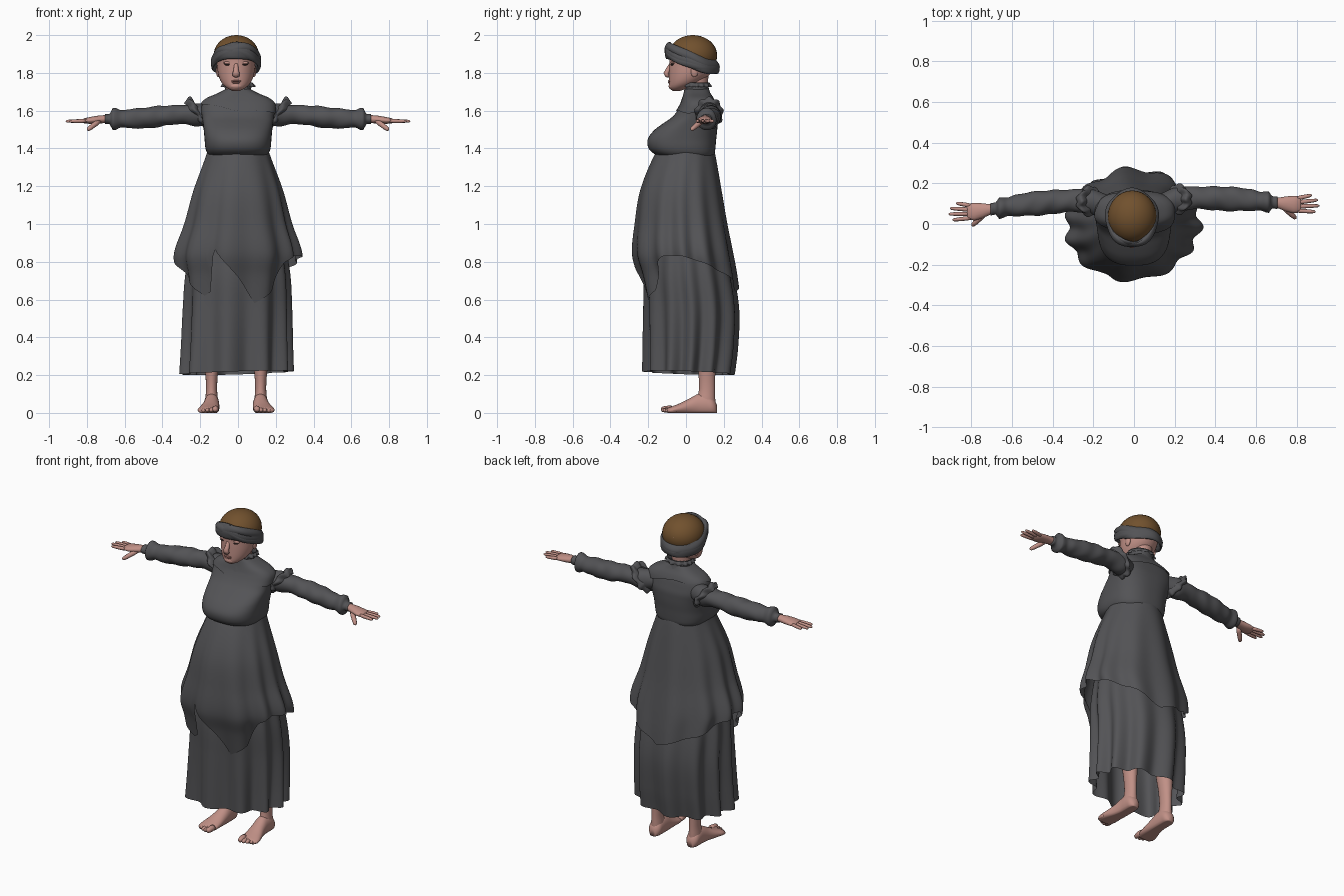
import bpy, bmesh, math
from math import sin, cos, pi, tau
from mathutils import Vector, Matrix

if "Cube" in bpy.data.objects:
    bpy.data.objects.remove(bpy.data.objects["Cube"])


def material(name, rgb):
    m = bpy.data.materials.new(name)
    m.use_nodes = True
    m.diffuse_color = (*rgb, 1)
    node = m.node_tree.nodes["Principled BSDF"]
    node.inputs["Base Color"].default_value = (*rgb, 1)
    node.inputs["Roughness"].default_value = 0.8
    return m


CLOTH = material("dark grey cloth", (.087, .087, .093))
SKIN = material("skin", (.53, .28, .24))
HAIR = material("brown hair", (.165, .082, .027))
DARK = material("dark eye", (.04, .025, .025))
LIPS = material("lips", (.40, .18, .155))


def finish(name, bm, mat):
    bmesh.ops.recalc_face_normals(bm, faces=bm.faces)
    for f in bm.faces:
        f.smooth = True
    mesh = bpy.data.meshes.new(name)
    bm.to_mesh(mesh)
    bm.free()
    mesh.materials.append(mat)
    ob = bpy.data.objects.new(name, mesh)
    bpy.context.collection.objects.link(ob)


def grid(name, mat, nu, nv, f, caps=False, ring=False):
    """Surface f(angle, v), closed around the angle; ring closes v as well."""
    bm = bmesh.new()
    rows = [[bm.verts.new(f(tau * i / nu, j / nv)) for i in range(nu)]
            for j in range(nv if ring else nv + 1)]
    for j in range(nv):
        a, b = rows[j], rows[(j + 1) % len(rows)]
        for i in range(nu):
            k = (i + 1) % nu
            bm.faces.new((a[i], a[k], b[k], b[i]))
    if caps:
        bm.faces.new(rows[0])
        bm.faces.new(rows[-1])
    finish(name, bm, mat)


def curve(table, t):
    """Smooth lookup: first column is the key, the rest are values."""
    t = min(max(t, table[0][0]), table[-1][0])
    i = 0
    while i < len(table) - 2 and t > table[i + 1][0]:
        i += 1
    p, q = table[i], table[i + 1]
    o, r = table[max(i - 1, 0)], table[min(i + 2, len(table) - 1)]
    h = q[0] - p[0]
    s = (t - p[0]) / h
    out = []
    for k in range(1, len(p)):
        m0 = (q[k] - o[k]) / (q[0] - o[0]) * h
        m1 = (r[k] - p[k]) / (r[0] - p[0]) * h
        d = q[k] - p[k]
        out.append(p[k] + s * m0 + s * s * (3 * d - 2 * m0 - m1) + s ** 3 * (m0 + m1 - 2 * d))
    return out


def shell(name, mat, table, nu=64, nv=30, power=2.0, pleats=(0, 0), swell=(0, 0), hem=None, caps=False, grow=0, cx=0):
    """Horizontal rings from rows of (height, half width, front y, back y)."""
    table = sorted(table)
    low, top = table[0][0], table[-1][0]

    def f(a, v):
        end = hem(a) if hem else low
        z = top + (end - top) * v
        rx, yf, yb = curve(table, z)
        fold = 1 - pleats[1] * v * (1 - cos(pleats[0] * a + 1.2 * sin(2 * a))) / 2
        fold += swell[1] * v * max(0, cos(a - swell[0])) ** 4
        c, s = cos(a), sin(a)
        k = fold / (abs(c) ** power + abs(s) ** power) ** (1 / power)
        return (cx + (rx + grow) * c * k, (yf + yb) / 2 + ((yb - yf) / 2 + grow) * s * k, z)
    grid(name, mat, nu, nv, f, caps)


def tube(name, mat, pts, nu=12, side=(0, 1, 0)):
    """Round limb through rows of (x, y, z, radius along side, other radius)."""
    P = [Vector(p[:3]) for p in pts]
    n = len(pts) - 1

    def f(a, v):
        j = round(v * n)
        d = (P[min(j + 1, n)] - P[max(j - 1, 0)]).normalized()
        s = Vector(side)
        s = (s - d * s.dot(d)).normalized()
        return P[j] + s * cos(a) * pts[j][3] + d.cross(s) * sin(a) * pts[j][4]
    grid(name, mat, nu, n, f, True)


def digit(name, a, b, r):
    a, b = Vector(a), Vector(b)
    tube(name, SKIN, [(*a.lerp(b, t), r * k, r * k) for t, k in
                      ((0, .9), (.3, 1), (.7, .9), (.93, .7), (1, .25))], 10)


def ball(name, mat, loc, size, keep=None):
    bm = bmesh.new()
    bmesh.ops.create_uvsphere(bm, u_segments=32, v_segments=20, radius=1,
                              matrix=Matrix.Translation(loc) @ Matrix.Diagonal((*size, 1)))
    if keep:
        bmesh.ops.delete(bm, geom=[v for v in bm.verts if not keep(v.co)], context='VERTS')
    finish(name, bm, mat)


# Bodice with the full bust, and the short shawl laid over it
bodice = [(1.715, .055, .0, .11), (1.692, .1, -.005, .122), (1.667, .158, -.012, .138),
          (1.64, .187, -.022, .15), (1.6, .194, -.045, .16), (1.565, .19, -.075, .167),
          (1.53, .185, -.125, .167), (1.495, .181, -.17, .165), (1.45, .177, -.202, .16),
          (1.405, .173, -.2, .156), (1.375, .163, -.175, .152), (1.36, .15, -.14, .145)]
shell("bodice", CLOTH, bodice, nv=40, power=2.6)
shell("shawl", CLOTH, bodice, power=2.6, grow=.008,
      hem=lambda a: 1.62 + .015 * sin(a) - .025 * cos(a) + .006 * sin(5 * a))
shell("collar", CLOTH, [(1.75, .078, -.005, .125), (1.72, .07, .0, .12), (1.69, .075, -.012, .13),
                        (1.64, .1, -.03, .145)], nv=12)
shell("collar_frill", CLOTH, [(1.75, .075, -.005, .122), (1.735, .09, -.02, .135), (1.725, .094, -.023, .138)],
      nu=96, nv=6, pleats=(13, .16))

# Overskirt with its ragged hem, over the long pleated underskirt
HEM = [(0, .83), (20, .80), (50, .74), (85, .64), (130, .72), (160, .80), (188, .82), (205, .74),
       (234, .62), (240, .64), (247, .87), (270, .72), (288, .58), (310, .65), (325, .80),
       (335, .83), (360, .83)]


def ragged(a):
    d = math.degrees(a)
    return next(zp + (zq - zp) * (d - p) / (q - p) for (p, zp), (q, zq) in zip(HEM, HEM[1:]) if d <= q)


shell("overskirt", CLOTH, [(1.42, .155, -.12, .14), (1.37, .168, -.165, .155), (1.18, .24, -.245, .19),
                           (1.0, .292, -.277, .222), (.84, .348, -.292, .255), (.73, .335, -.266, .275),
                           (.58, .32, -.24, .296)],
      nu=180, nv=40, pleats=(11, .1), swell=(1.75 * pi, -.08), hem=ragged)
shell("underskirt", CLOTH, [(1.1, .21, -.17, .15), (.75, .275, -.218, .25), (.55, .287, -.22, .285),
                            (.35, .292, -.22, .28), (.2, .297, -.22, .262)],
      nu=180, nv=40, pleats=(11, .17), swell=(1.25 * pi, .15), hem=lambda a: .212 - .012 * sin(a - .8))

# Head, neck and face
FX = -.01
shell("head", SKIN, [(1.97, .06, -.02, .11), (1.92, .106, -.08, .16), (1.85, .101, -.088, .155),
                     (1.79, .094, -.09, .125), (1.745, .075, -.09, .07), (1.718, .046, -.088, .01),
                     (1.705, .02, -.07, -.03)], nu=40, nv=24, caps=True, cx=FX)
shell("neck", SKIN, [(1.8, .06, .0, .12), (1.72, .056, -.005, .115), (1.62, .07, -.01, .12)], nu=32, nv=6, cx=FX)
tube("nose", SKIN, [(FX, -.072, 1.86, .012, .008), (FX, -.084, 1.835, .012, .012), (FX, -.096, 1.812, .014, .014),
                    (FX, -.105, 1.798, .019, .014), (FX, -.1, 1.786, .019, .012), (FX, -.088, 1.78, .01, .006)],
     side=(1, 0, 0))
ball("upper_lip", LIPS, (FX, -.087, 1.757), (.026, .009, .005))
ball("lower_lip", LIPS, (FX, -.086, 1.749), (.022, .009, .006))
ball("chin", SKIN, (FX, -.072, 1.73), (.034, .02, .018))
for s, word in ((1, "left"), (-1, "right")):
    ball(word + "_eye", DARK, (FX + s * .042, -.073, 1.844), (.02, .009, .005))
    ball(word + "_eyelid", SKIN, (FX + s * .042, -.069, 1.853), (.026, .012, .008))
    ball(word + "_ear", SKIN, (FX + s * .094, .045, 1.81), (.012, .02, .033))


# Hair dome showing above the twisted head wrap
def tilt(y):
    return 1.914 - .33 * (y + .1)


ball("hair", HAIR, (-.009, .036, 1.893), (.12, .129, .107), lambda p: p.z > tilt(p.y) - .025)


def wrap(name, lift, lean, tall):
    def f(a, v):
        b = tau * v
        h = tall * sin(a) * (1 + .12 * sin(3 * b))
        r = .012 * cos(a) - .35 * max(h, 0) + .003 * sin(5 * b + a)
        x, y = (.12 + r) * cos(b), .03 + (.134 + r) * sin(b)
        return (x - .01, y, tilt(y) + lift + lean * x * (1 - sin(b)) / 2 - .9 * x * x + h)
    grid(name, CLOTH, 16, 72, f, ring=True)


wrap("head_wrap", .007, 0, .043)
wrap("head_wrap_fold_a", .014, .22, .028)
wrap("head_wrap_fold_b", .006, -.22, .028)

# Arms: sleeve, shoulder ruffle, cuff, hand
SLEEVE = [(.12, .085, 1.585, .06, .055), (.21, .12, 1.578, .062, .06), (.3, .127, 1.58, .055, .05),
          (.45, .125, 1.566, .06, .056), (.58, .116, 1.557, .053, .05), (.62, .112, 1.556, .046, .045),
          (.65, .11, 1.555, .052, .058), (.668, .108, 1.555, .05, .055), (.675, .108, 1.555, .032, .03),
          (.705, .105, 1.556, .031, .027)]


def build_arm(s, word):
    def place(x, y, z):
        return (s * x, y - (.036 * x / .8 if s < 0 else 0), z)

    def sleeve(a, v):
        x = .12 + .585 * v
        cy, cz, ry, rz = curve(SLEEVE, x)
        k = 1 + .04 * sin(62 * x + 2.5 * cos(a)) * sin(pi * v) + .025 * sin(3 * a + 25 * x)
        return place(x, cy + ry * k * cos(a), cz + rz * k * sin(a))

    def ruffle(a, v):
        r = .05 + .024 * sin(pi * v) * (1 + .22 * sin(9 * a))
        x = .215 + .05 * (v - .5) + .045 * sin(a) + .005 * sin(7 * a)
        return place(x, .122 + r * cos(a), 1.587 + r * 1.12 * sin(a))

    grid(word + "_sleeve", CLOTH, 28, 70, sleeve, True)
    grid(word + "_shoulder_ruffle", CLOTH, 72, 10, ruffle)

    tube(word + "_palm", SKIN, [(*place(x, y, z), w, t) for x, y, z, w, t in (
        (.67, .107, 1.556, .026, .022), (.71, .104, 1.555, .026, .021), (.745, .1, 1.552, .036, .021),
        (.785, .096, 1.548, .043, .018), (.815, .096, 1.546, .04, .013), (.822, .096, 1.546, .03, .006))], 16)
    for i, (tip, y) in enumerate(((.893, .06), (.912, .09), (.905, .118), (.875, .142))):
        digit(f"{word}_finger_{i + 1}", place(.8, .066 + .02 * i, 1.546), place(tip, y, 1.544), .0105)
    digit(word + "_thumb", place(.735, .083, 1.545), place(.797, .027, 1.498), .0145)


# Bare legs and feet
FOOT = [(-.098, .02, .045, .026), (-.07, .018, .056, .036), (-.03, .012, .053, .052), (.02, .004, .045, .077),
        (.065, 0, .041, .1), (.11, 0, .04, .1), (.145, 0, .036, .075), (.163, 0, .018, .045)]


def build_leg(s, word):
    cx = s * .13 - .01

    def foot(a, v):
        y = -.098 + .261 * v
        dx, w, h = curve(FOOT, y)
        return (cx + s * dx + w * cos(a), y, max(0, h * (.42 + .58 * sin(a))))

    grid(word + "_foot", SKIN, 24, 24, foot, True)
    for i in range(5):
        x = cx + s * (-.022 + .0205 * i)
        r = (.018, .0135, .013, .012, .011)[i]
        digit(f"{word}_toe_{i + 1}", (x, -.075 + .006 * i, r + .004),
              (x + s * .004, -.132 + .0025 * i * i, r), r)
    tube(word + "_leg", SKIN, [(cx, y, z, a, b) for y, z, a, b in (
        (.105, .025, .05, .036), (.106, .06, .05, .036), (.109, .095, .045, .031), (.112, .13, .042, .029),
        (.111, .18, .043, .031), (.11, .24, .047, .037), (.1, .36, .056, .05), (.07, .52, .056, .054),
        (.04, .8, .075, .07))], 20)


for s, word in ((1, "left"), (-1, "right")):
    build_arm(s, word)
    build_leg(s, word)
